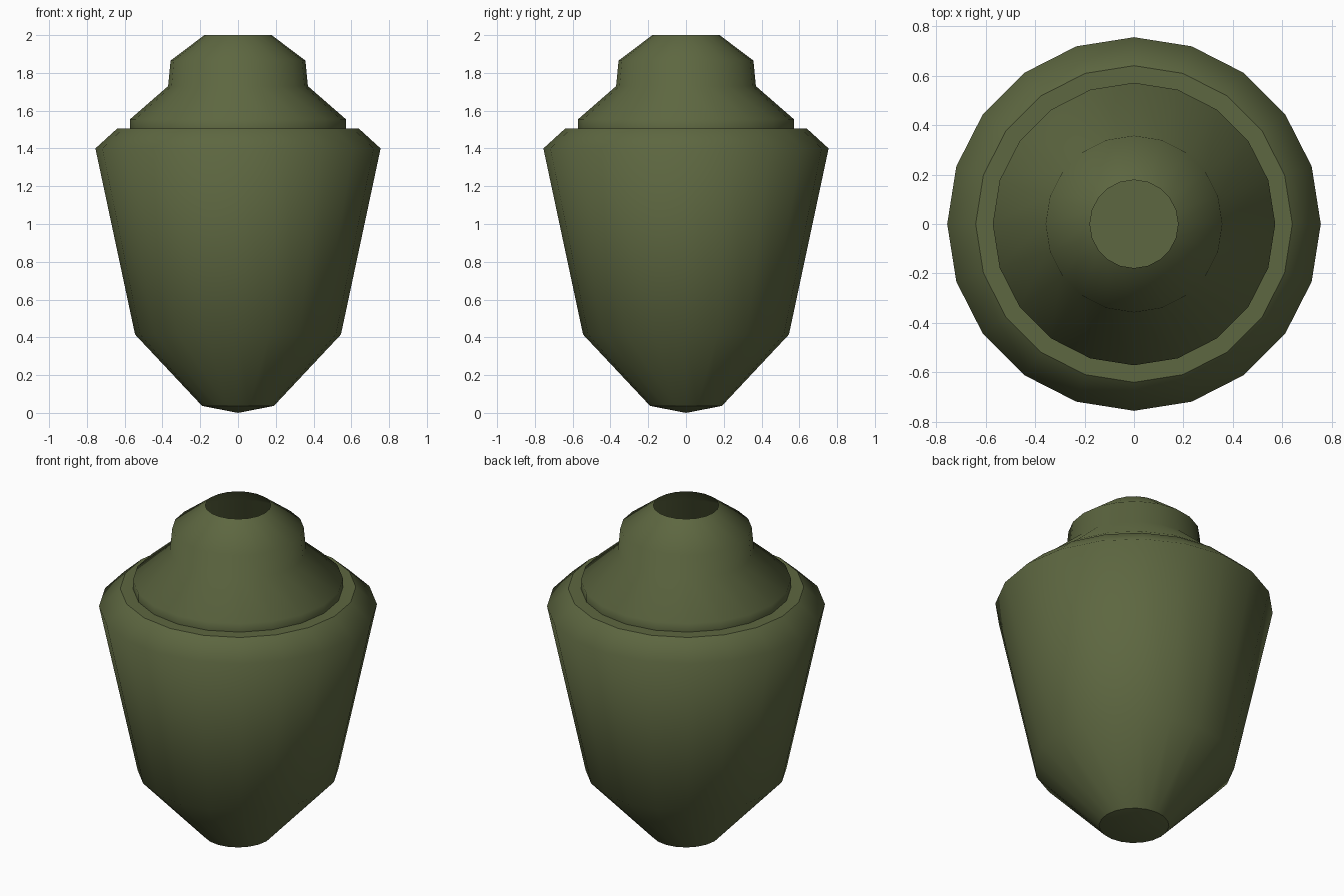
import bpy, bmesh
from math import cos, sin, pi

if "Cube" in bpy.data.objects:
    bpy.data.objects.remove(bpy.data.objects["Cube"])

SIDES = 20

mat = bpy.data.materials.new("olive_green")
mat.diffuse_color = (0.11, 0.135, 0.052, 1)
mat.use_nodes = True
mat.node_tree.nodes["Principled BSDF"].inputs["Base Color"].default_value = mat.diffuse_color


def lathe(name, profile, sharp_rings=()):
    """Revolve (radius, z) points, listed top to bottom; radius 0 makes a tip."""
    bm = bmesh.new()
    rings = []
    for r, z in profile:
        if r == 0:
            rings.append([bm.verts.new((0, 0, z))] * SIDES)
        else:
            rings.append([bm.verts.new((r * cos(2 * pi * i / SIDES),
                                        r * sin(2 * pi * i / SIDES), z))
                          for i in range(SIDES)])
    for up, low in zip(rings, rings[1:]):
        for i in range(SIDES):
            j = (i + 1) % SIDES
            corners = list(dict.fromkeys((up[i], low[i], low[j], up[j])))
            bm.faces.new(corners).smooth = True
    for k in sharp_rings:
        for i in range(SIDES):
            bm.edges.get((rings[k][i], rings[k][(i + 1) % SIDES])).smooth = False
    mesh = bpy.data.meshes.new(name)
    bm.to_mesh(mesh)
    bm.free()
    mesh.materials.append(mat)
    obj = bpy.data.objects.new(name, mesh)
    bpy.context.collection.objects.link(obj)
    return obj


# Tapered body with a flat top and a shallow pointed base
lathe("body", [(0, 1.505), (0.64, 1.505), (0.755, 1.40), (0.545, 0.415),
               (0.19, 0.037), (0, 0)], sharp_rings=(1, 4))

# Domed lid with an open mouth
lathe("lid", [(0.178, 2.0), (0.357, 1.865), (0.37, 1.73),
              (0.571, 1.555), (0.571, 1.505)])
